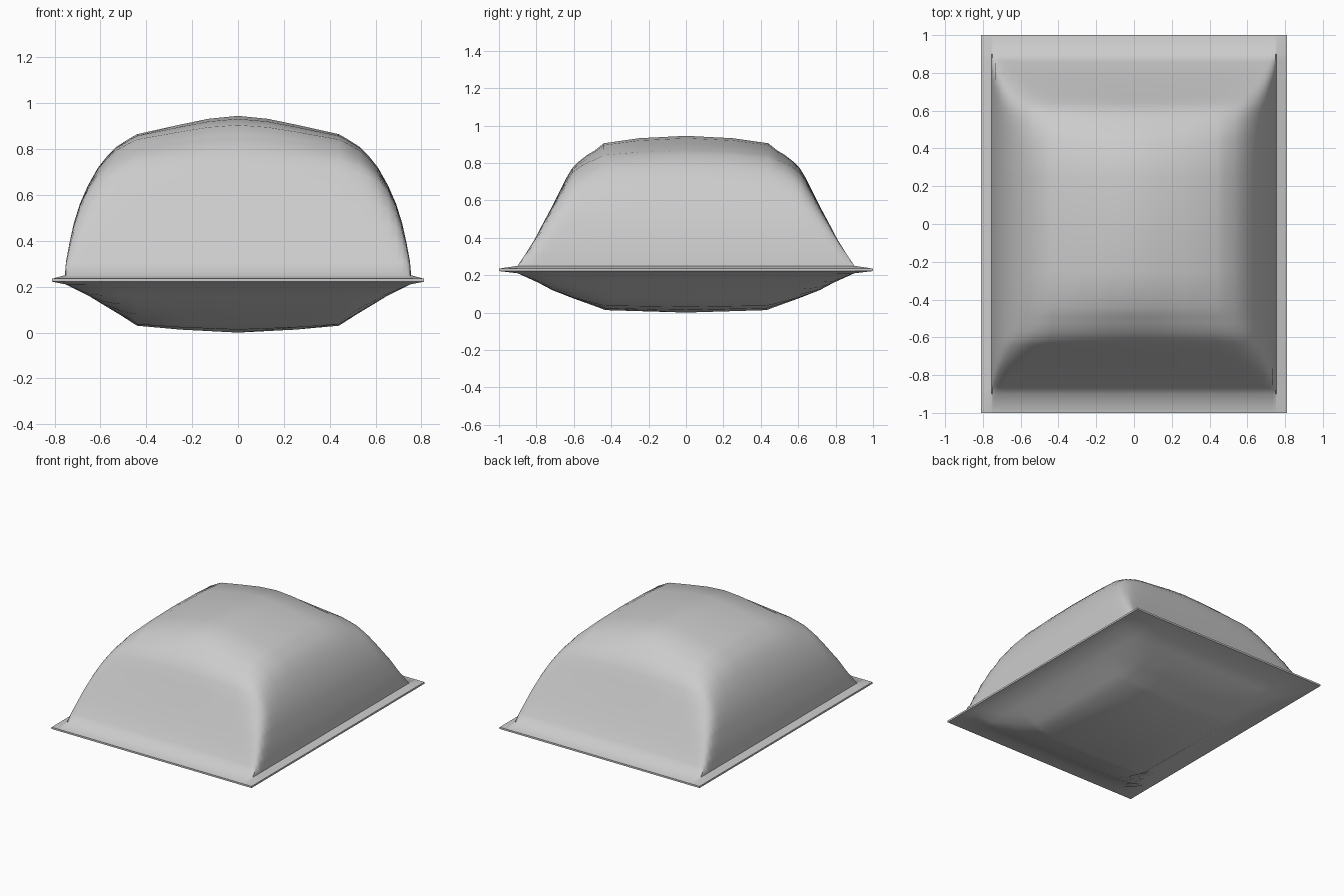
import bpy, bmesh, math

if "Cube" in bpy.data.objects:
    bpy.data.objects.remove(bpy.data.objects["Cube"])

# Matching stations from rim to centre: (half x, half y, z)
TOP = [(.81, 1.0, .235), (.755, .9, .25), (.75, .86, .31), (.735, .81, .39),
       (.715, .763, .48), (.69, .72, .56), (.655, .68, .64), (.61, .64, .72),
       (.57, .61, .77), (.53, .57, .81), (.475, .525, .845), (.44, .49, .865),
       (.26, .44, .905), (.13, .25, .932), (0, 0, .945)]
BOTTOM = [(.81, 1.0, .222), (.75, .9, .21), (.65, .79, .16), (.585, .715, .12),
          (.51, .60, .075), (.44, .475, .03), (.25, .43, .013), (0, 0, 0)]


def blend(a, b):
    """Soft minimum, giving slightly rounded corner ridges."""
    if min(a, b) <= 0:
        return min(a, b)
    return (a ** -4 + b ** -4 - 1) ** -0.25


def mirrored(axis, levels):
    """Stations across the full width as (position, relative height)."""
    z1, zc = levels[1][2], levels[-1][2]
    half = [(s[axis], (s[2] - z1) / (zc - z1)) for s in levels]
    return [(-p, h) for p, h in half] + half[-2::-1]


def cushion_half(name, levels, flip, rim_drop=0):
    z1, zc = levels[1][2], levels[-1][2]
    xs, ys = mirrored(0, levels), mirrored(1, levels)
    bm = bmesh.new()
    grid = [[bm.verts.new((x, y, z1 + (zc - z1) * blend(f, g))) for x, f in xs]
            for y, g in ys]
    for j in range(len(ys) - 1):
        for i in range(len(xs) - 1):
            quad = [grid[j][i], grid[j][i + 1], grid[j + 1][i + 1], grid[j + 1][i]]
            bm.faces.new(quad[::-1] if flip else quad)
    # thin outer edge of the flange
    if rim_drop:
        border = [e for e in bm.edges if e.is_boundary]
        new = bmesh.ops.extrude_edge_only(bm, edges=border)["geom"]
        for v in new:
            if isinstance(v, bmesh.types.BMVert):
                v.co.z -= rim_drop
        bmesh.ops.recalc_face_normals(bm, faces=bm.faces)
        if max(bm.faces, key=lambda f: f.calc_center_median().z).normal.z < 0:
            bmesh.ops.reverse_faces(bm, faces=bm.faces)
    mesh = bpy.data.meshes.new(name)
    bm.to_mesh(mesh)
    bm.free()
    obj = bpy.data.objects.new(name, mesh)
    bpy.context.collection.objects.link(obj)
    bpy.ops.object.select_all(action='DESELECT')
    obj.select_set(True)
    bpy.context.view_layer.objects.active = obj
    bpy.ops.object.shade_smooth_by_angle(angle=math.radians(60))


# Domed upper half with flange, and shallow underside
cushion_half("cushion_top", TOP, False, rim_drop=.013)
cushion_half("cushion_underside", BOTTOM, True)
